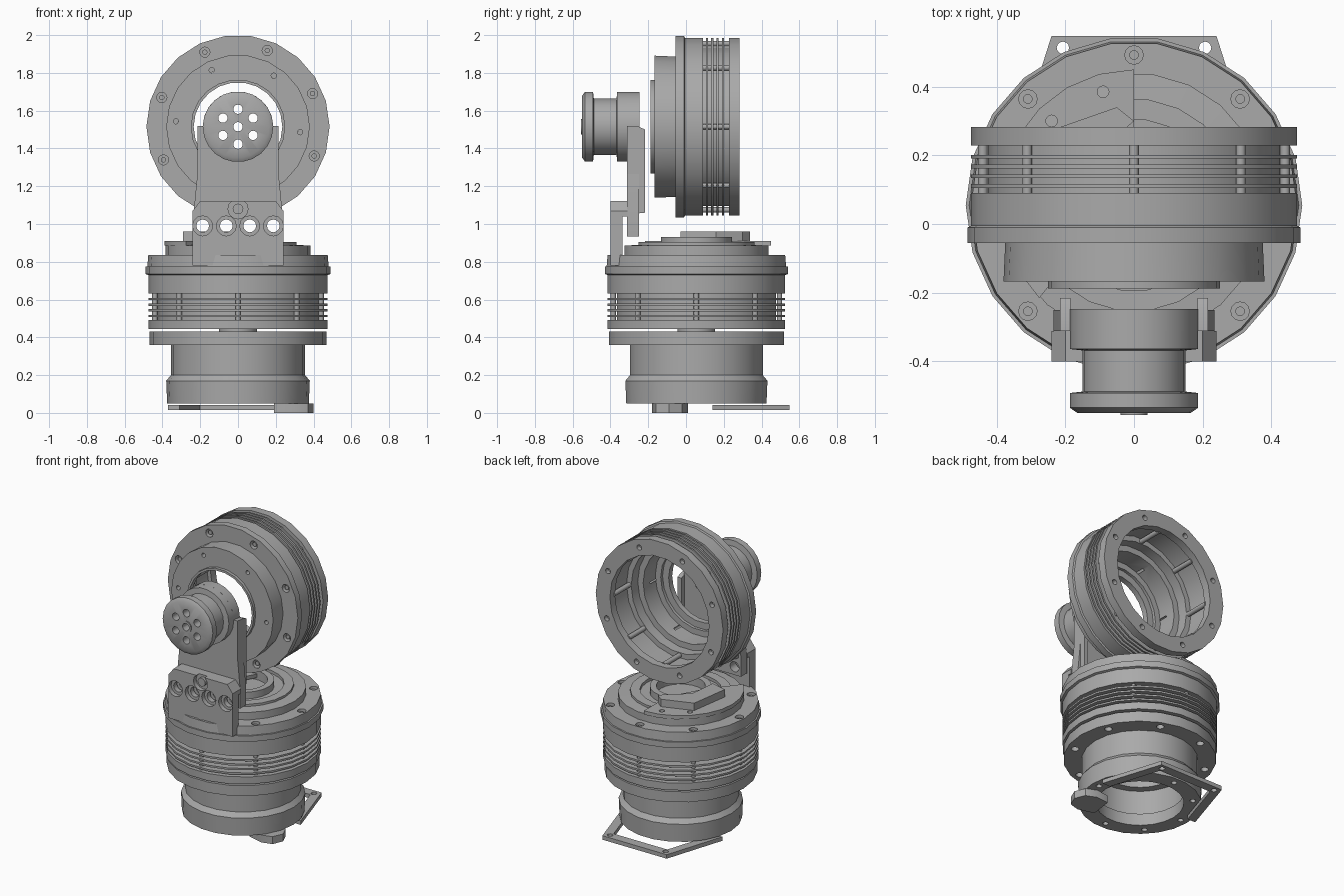
import bpy, bmesh, math
from mathutils import Matrix, Vector

cube = bpy.data.objects.get("Cube")
if cube:
    bpy.data.objects.remove(cube)

grey = bpy.data.materials.new("machined_grey")
grey.use_nodes = True
grey.diffuse_color = (0.4, 0.4, 0.4, 1)
grey.node_tree.nodes["Principled BSDF"].inputs["Base Color"].default_value = (0.4, 0.4, 0.4, 1)

BASE = Vector((0, 0.055, 0))      # centre of the upright stack
HEAD = Vector((0, 0, 1.515))      # centre of the ring head, axis along y
Z_AXIS = Matrix.Identity(3)
Y_AXIS = Matrix.Rotation(-math.pi / 2, 3, 'X')   # local z becomes +y


def finish(name, bm):
    bmesh.ops.remove_doubles(bm, verts=bm.verts, dist=1e-5)
    bmesh.ops.recalc_face_normals(bm, faces=bm.faces)
    mesh = bpy.data.meshes.new(name)
    bm.to_mesh(mesh)
    bm.free()
    mesh.materials.append(grey)
    ob = bpy.data.objects.new(name, mesh)
    bpy.context.collection.objects.link(ob)
    return ob


def smooth(ob):
    bpy.ops.object.select_all(action='DESELECT')
    ob.select_set(True)
    bpy.context.view_layer.objects.active = ob
    bpy.ops.object.shade_smooth_by_angle(angle=math.radians(35))


def lathe(name, profile, centre, axis=Z_AXIS, sides=22):
    """Spin a closed (radius, height) outline into a solid."""
    bm = bmesh.new()
    vs = [bm.verts.new((r, 0, h)) for r, h in profile]
    es = [bm.edges.new((a, b)) for a, b in zip(vs, vs[1:] + vs[:1])
          if a.co.x > 0 or b.co.x > 0]
    bmesh.ops.spin(bm, geom=vs + es, axis=(0, 0, 1), cent=(0, 0, 0),
                   angle=2 * math.pi, steps=sides)
    bmesh.ops.transform(bm, verts=bm.verts, matrix=Matrix.Translation(centre) @ axis.to_4x4())
    return finish(name, bm)


def rods(name, points, radius, length, axis=Z_AXIS, sides=12):
    """A set of equal cylinders centred on the given points."""
    bm = bmesh.new()
    for p in points:
        bmesh.ops.create_cone(bm, cap_ends=True, segments=sides, radius1=radius, radius2=radius,
                              depth=length, matrix=Matrix.Translation(p) @ axis.to_4x4())
    return finish(name, bm)


def prism(name, outline, low, high, place):
    """Extrude an outline; place maps (u, v, depth) to a position."""
    bm = bmesh.new()
    rings = [[bm.verts.new(place(u, v, d)) for u, v in outline] for d in (low, high)]
    bm.faces.new(rings[0])
    bm.faces.new(rings[1])
    n = len(outline)
    for i in range(n):
        j = (i + 1) % n
        bm.faces.new((rings[0][i], rings[0][j], rings[1][j], rings[1][i]))
    return finish(name, bm)


def cut(ob, cutter):
    cutter.hide_render = True
    mod = ob.modifiers.new("cut", 'BOOLEAN')
    mod.operation, mod.object, mod.solver = 'DIFFERENCE', cutter, 'EXACT'
    bpy.ops.object.select_all(action='DESELECT')
    bpy.context.view_layer.objects.active = ob
    ob.select_set(True)
    bpy.ops.object.modifier_apply(modifier=mod.name)
    bpy.data.objects.remove(cutter)


def circle(centre, radius, depth, count, start, axis=Z_AXIS):
    """Points on a circle; angle is read in xy for z parts and xz for y parts."""
    out = []
    for i in range(count):
        a = math.radians(start) + 2 * math.pi * i / count
        u, v = radius * math.cos(a), radius * math.sin(a)
        out.append(centre + (Vector((u, v, depth)) if axis is Z_AXIS else Vector((u, depth, v))))
    return out


def fins(first, step, count, thick, outer, core):
    pts = []
    for i in range(count):
        h = first + i * step
        pts += [(core, h), (outer, h), (outer, h + thick), (core, h + thick)]
    return pts


def XY(u, v, d): return (u, v, d)
def XZ(u, v, d): return (u, d, v)
def YZ(u, v, d): return (d, u, v)


# Lower hollow column with its flange
column = lathe("column", [(0.27, 0.05), (0.375, 0.05), (0.38, 0.17), (0.355, 0.2), (0.355, 0.36),
                          (0.468, 0.36), (0.468, 0.43), (0, 0.43), (0, 0.40), (0.24, 0.40),
                          (0.24, 0.3), (0.29, 0.3), (0.29, 0.13), (0.27, 0.13)], BASE)
cut(column, rods("column_holes", circle(BASE, 0.325, 0.05, 8, 0), 0.018, 0.06))
cut(column, rods("flange_holes", circle(BASE, 0.415, 0.36, 8, 22.5), 0.024, 0.06))
lathe("spacer_boss", [(0, 0.42), (0.1, 0.42), (0.1, 0.45), (0, 0.45)], BASE)

# Finned upper drum with stepped lid
drum = lathe("drum", [(0, 0.443), (0.475, 0.443), (0.475, 0.492), (0.425, 0.492)]
             + fins(0.507, 0.03, 4, 0.012, 0.475, 0.425)
             + [(0.425, 0.632), (0.475, 0.632), (0.475, 0.73), (0.49, 0.735), (0.49, 0.775),
                (0.48, 0.775), (0.475, 0.835), (0.385, 0.835), (0.385, 0.885), (0.31, 0.89),
                (0.31, 0.905), (0.25, 0.905), (0.25, 0.885), (0.19, 0.885), (0.19, 0.93),
                (0.15, 0.93), (0.15, 0.87), (0, 0.87)], BASE)
cut(drum, rods("lid_recesses", circle(BASE, 0.437, 0.835, 8, 0), 0.027, 0.07))
rods("lid_bolts", circle(BASE, 0.437, 0.808, 8, 0), 0.014, 0.03)
rods("drum_fin_rods", circle(BASE, 0.44, 0.562, 8, 0), 0.014, 0.15)

# Raised half plate on the lid
half = [(0.39 * math.cos(math.radians(a)), 0.06 + 0.39 * math.sin(math.radians(a)))
        for a in range(90, 226, 15)]
lid_plate = prism("lid_half_plate", half + [(-0.12, -0.02), (0, 0.2)], 0.885, 0.91, XY)
cut(lid_plate, rods("plate_holes", [Vector((-0.09, 0.385, 0.9)), Vector((-0.24, 0.3, 0.9))], 0.017, 0.06))
prism("lid_pad", [(-0.29, 0), (-0.25, 0.27), (-0.05, 0.34), (0, 0.3), (-0.16, 0.16), (-0.18, -0.03)],
      0.9, 0.96, XY)

# Floor frame and foot tab
outer = [(0.37, 0.14), (0.24, 0.548), (-0.24, 0.548), (-0.37, 0.14)]
inner = [(-0.31, 0.14), (-0.2, 0.485), (0.2, 0.485), (0.31, 0.14)]
frame = prism("floor_frame", outer + inner, 0.015, 0.042, XY)
cut(frame, rods("frame_holes", [Vector((s * 0.207, 0.513, 0.03)) for s in (-1, 1)], 0.018, 0.1))
prism("foot_tab", [(0.19, -0.15), (0.3, -0.18), (0.37, -0.16), (0.4, -0.09), (0.37, -0.02),
                   (0.3, 0.01), (0.21, 0)], 0, 0.05, XY)

# Ring head, open at the back
head = lathe("ring_head", [(0.235, -0.188), (0.25, -0.188), (0.25, -0.168), (0.38, -0.168),
                           (0.375, -0.055), (0.485, -0.055), (0.485, -0.01), (0.475, -0.005),
                           (0.475, 0.09), (0.425, 0.09)]
             + fins(0.105, 0.0285, 4, 0.011, 0.475, 0.425)
             + [(0.425, 0.228), (0.475, 0.228), (0.475, 0.283), (0.37, 0.283), (0.37, 0.23),
                (0.395, 0.23), (0.395, 0.07), (0.36, 0.07), (0.36, 0), (0.32, 0), (0.32, -0.13),
                (0.28, -0.13), (0.28, -0.15), (0.235, -0.15)], HEAD, Y_AXIS)
cut(head, rods("head_recesses", circle(HEAD, 0.432, -0.055, 8, 24, Y_AXIS), 0.027, 0.07, Y_AXIS))
cut(head, rods("head_pin_holes", circle(HEAD, 0.33, -0.17, 6, 55, Y_AXIS), 0.014, 0.2, Y_AXIS))
cut(head, rods("rear_holes", circle(HEAD, 0.42, 0.283, 8, 24, Y_AXIS), 0.018, 0.06, Y_AXIS))
rods("head_bolts", circle(HEAD, 0.432, -0.03, 8, 24, Y_AXIS), 0.014, 0.03, Y_AXIS)
rods("head_fin_rods", circle(HEAD, 0.44, 0.16, 8, 0, Y_AXIS), 0.014, 0.15, Y_AXIS)
rods("head_inner_rods", circle(HEAD, 0.375, 0.15, 8, 0, Y_AXIS), 0.016, 0.18, Y_AXIS)

# Grooved hub with through holes
hub = lathe("hub", [(0, -0.55), (0.165, -0.55), (0.187, -0.535), (0.187, -0.492), (0.15, -0.488),
                    (0.15, -0.368), (0.187, -0.364), (0.187, -0.247), (0, -0.247)], HEAD, Y_AXIS)
hub_holes = circle(HEAD, 0.092, -0.4, 6, 30, Y_AXIS) + [HEAD + Vector((0, -0.4, 0))]

# Arm plate between hub and clamp
arc = [(0.187 * math.cos(math.radians(a)), 1.515 + 0.187 * math.sin(math.radians(a)))
       for a in range(0, 181, 20)]
arm = prism("arm_plate", [(-0.235, 1.06), (-0.235, 0.935), (0.235, 0.935), (0.235, 1.06),
                          (0.2, 1.42)] + arc + [(-0.2, 1.42)], -0.312, -0.25, XZ)
prism("arm_rear_pad", [(-0.312, 1.05), (-0.216, 1.06), (-0.216, 1.5), (-0.25, 1.515),
                       (-0.312, 1.52)], 0.185, 0.215, YZ)
prism("arm_rear_pad_right", [(-0.312, 1.05), (-0.216, 1.06), (-0.216, 1.5), (-0.25, 1.515),
                             (-0.312, 1.52)], -0.215, -0.185, YZ)
for part in (hub, arm):
    cut(part, rods("hub_bores", hub_holes, 0.025, 0.6, Y_AXIS))
lathe("hub_centre_collar", [(0.025, -0.556), (0.04, -0.556), (0.04, -0.52), (0.025, -0.52)],
      HEAD, Y_AXIS, 12)

# Clamp block bolted to the drum
clamp = prism("clamp_block", [(-0.24, 0.78), (-0.055, 0.78), (-0.055, 0.82), (0.055, 0.82),
                              (0.055, 0.78), (0.24, 0.78), (0.24, 1.07), (0.2, 1.122),
                              (-0.2, 1.122), (-0.24, 1.07)], -0.4, -0.335, XZ)
prism("clamp_top", [(-0.24, 1.04), (0.24, 1.04), (0.24, 1.07), (0.2, 1.122), (-0.2, 1.122),
                    (-0.24, 1.07)], -0.337, -0.311, XZ)
row = [Vector((x, -0.4, 0.99)) for x in (-0.187, -0.062, 0.062, 0.187)]
cut(clamp, rods("clamp_counterbores", row + [Vector((0, -0.4, 1.08))], 0.053, 0.06, Y_AXIS))
for part in (clamp, arm):
    cut(part, rods("clamp_bores", row, 0.034, 0.5, Y_AXIS))
rods("clamp_bolt", [Vector((0, -0.375, 1.08))], 0.028, 0.03, Y_AXIS)

for ob in list(bpy.context.collection.objects):
    if ob.type == 'MESH':
        smooth(ob)
